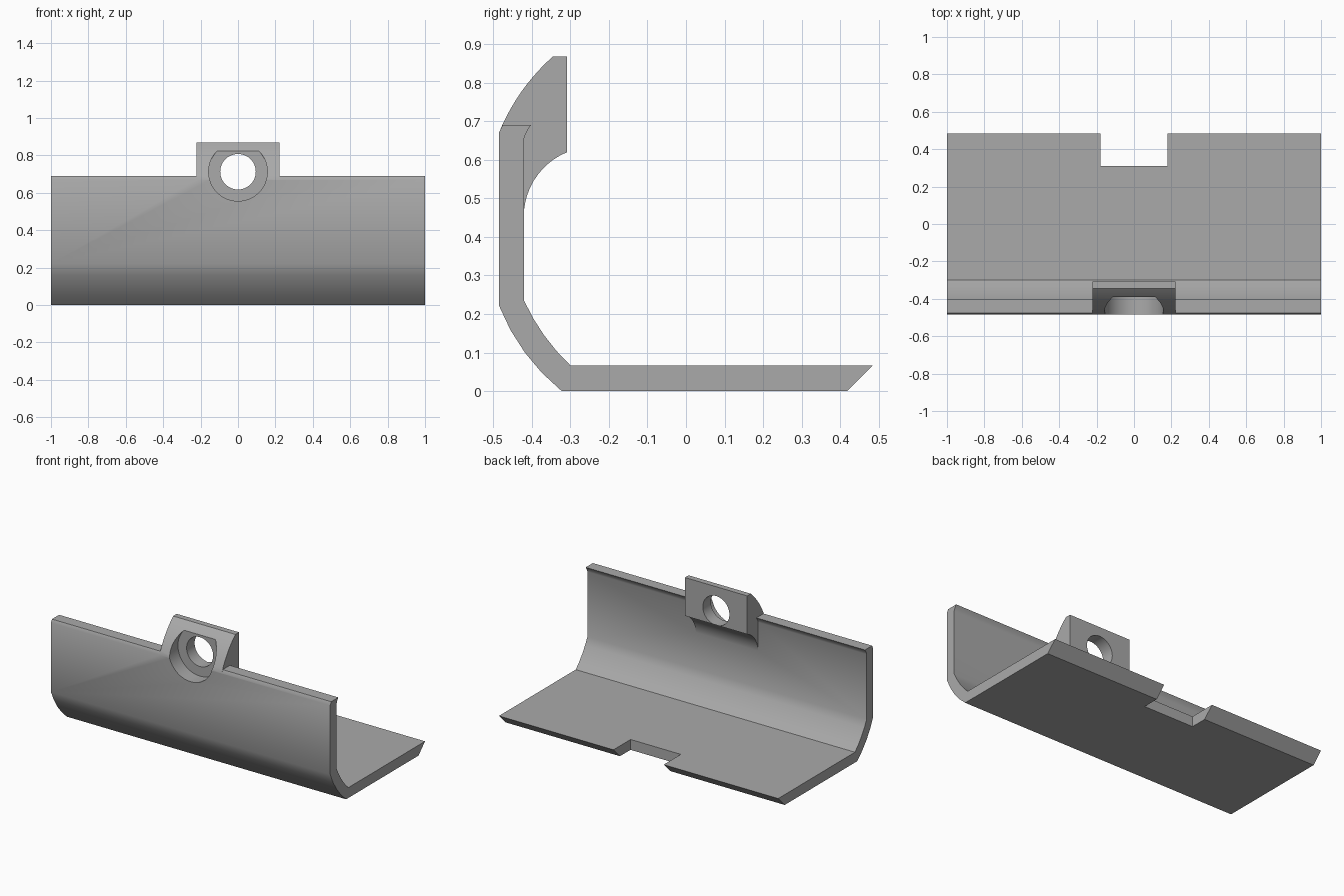
import bpy, bmesh, math
from mathutils import Matrix

cube = bpy.data.objects.get("Cube")
if cube:
    bpy.data.objects.remove(cube, do_unlink=True)

grey = bpy.data.materials.new("plain grey")
grey.use_nodes = True
grey.diffuse_color = (0.4, 0.4, 0.4, 1)
grey.node_tree.nodes["Principled BSDF"].inputs["Base Color"].default_value = (0.4, 0.4, 0.4, 1)


def add_object(name, bm):
    bmesh.ops.recalc_face_normals(bm, faces=bm.faces[:])
    mesh = bpy.data.meshes.new(name)
    bm.to_mesh(mesh)
    bm.free()
    mesh.materials.append(grey)
    obj = bpy.data.objects.new(name, mesh)
    bpy.context.collection.objects.link(obj)
    return obj


def extrude_profile(name, profile, half_width):
    """Extrude a (y, z) outline symmetrically along x."""
    bm = bmesh.new()
    face = bm.faces.new([bm.verts.new((-half_width, y, z)) for y, z in profile])
    new = bmesh.ops.extrude_face_region(bm, geom=[face])["geom"]
    bmesh.ops.translate(bm, vec=(2 * half_width, 0, 0),
                        verts=[v for v in new if isinstance(v, bmesh.types.BMVert)])
    return add_object(name, bm)


def cylinder_y(name, radius, y0, y1, z):
    bm = bmesh.new()
    place = Matrix.Translation((0, (y0 + y1) / 2, z)) @ Matrix.Rotation(math.pi / 2, 4, "X")
    bmesh.ops.create_cone(bm, cap_ends=True, segments=64, radius1=radius, radius2=radius,
                          depth=y1 - y0, matrix=place)
    return add_object(name, bm)


def arc(start, end, sagitta, steps):
    """Points from start to end, bowed to the left of travel by sagitta."""
    (ax, ay), (bx, by) = start, end
    dx, dy = bx - ax, by - ay
    chord = math.hypot(dx, dy)
    radius = (chord ** 2 / 4 + sagitta ** 2) / (2 * abs(sagitta))
    points = []
    for i in range(steps + 1):
        t = i / steps
        off = (t - 0.5) * chord
        bow = math.sqrt(radius ** 2 - off ** 2) - (radius - abs(sagitta))
        bow = math.copysign(bow, sagitta) / chord if 0 < i < steps else 0
        points.append((ax + dx * t - dy * bow, ay + dy * t + dx * bow))
    return points


# Lug front curve, whose lowest point is the top of the flat front wall
front_curve = arc((-0.485, 0.67), (-0.345, 0.868), 0.014, 10)

# Bent sheet: front wall, rounded corner and floor with a bevelled rear edge
shell = extrude_profile("bent_shell",
    [(-0.475, 0.69)]
    + [(-0.485, 0.67)]
    + arc((-0.485, 0.222), (-0.322, 0.0), -0.018, 4)
    + [(0.418, 0.0), (0.485, 0.067)]
    + arc((-0.30, 0.067), (-0.42, 0.235), 0.01, 4)
    + arc((-0.42, 0.655), (-0.402, 0.69), 0.002, 3), 1.0)

# Raised lug with a concave underside
lug = extrude_profile("mounting_lug",
    front_curve
    + [(-0.308, 0.868)]
    + arc((-0.308, 0.62), (-0.42, 0.47), -0.026, 10)
    + [(-0.45, 0.46), (-0.45, 0.66)], 0.223)

# Cutters: stepped screw hole and rear notch
counterbore = cylinder_y("counterbore_cutter", 0.157, -0.7, -0.39, 0.713)
hole = cylinder_y("hole_cutter", 0.095, -0.6, 0.0, 0.713)
notch = extrude_profile("notch_cutter", [(0.31, -0.1), (0.6, -0.1), (0.6, 0.2), (0.31, 0.2)], 0.18)

# Join and cut
for part, operation in ((lug, "UNION"), (counterbore, "DIFFERENCE"),
                        (hole, "DIFFERENCE"), (notch, "DIFFERENCE")):
    mod = shell.modifiers.new(part.name, "BOOLEAN")
    mod.object = part
    mod.operation = operation
    mod.solver = "EXACT"
    bpy.ops.object.select_all(action="DESELECT")
    shell.select_set(True)
    bpy.context.view_layer.objects.active = shell
    bpy.ops.object.modifier_apply(modifier=mod.name)
    bpy.data.objects.remove(part, do_unlink=True)

shell.name = "angle_bracket"
bpy.ops.object.shade_smooth_by_angle(angle=math.radians(30))
